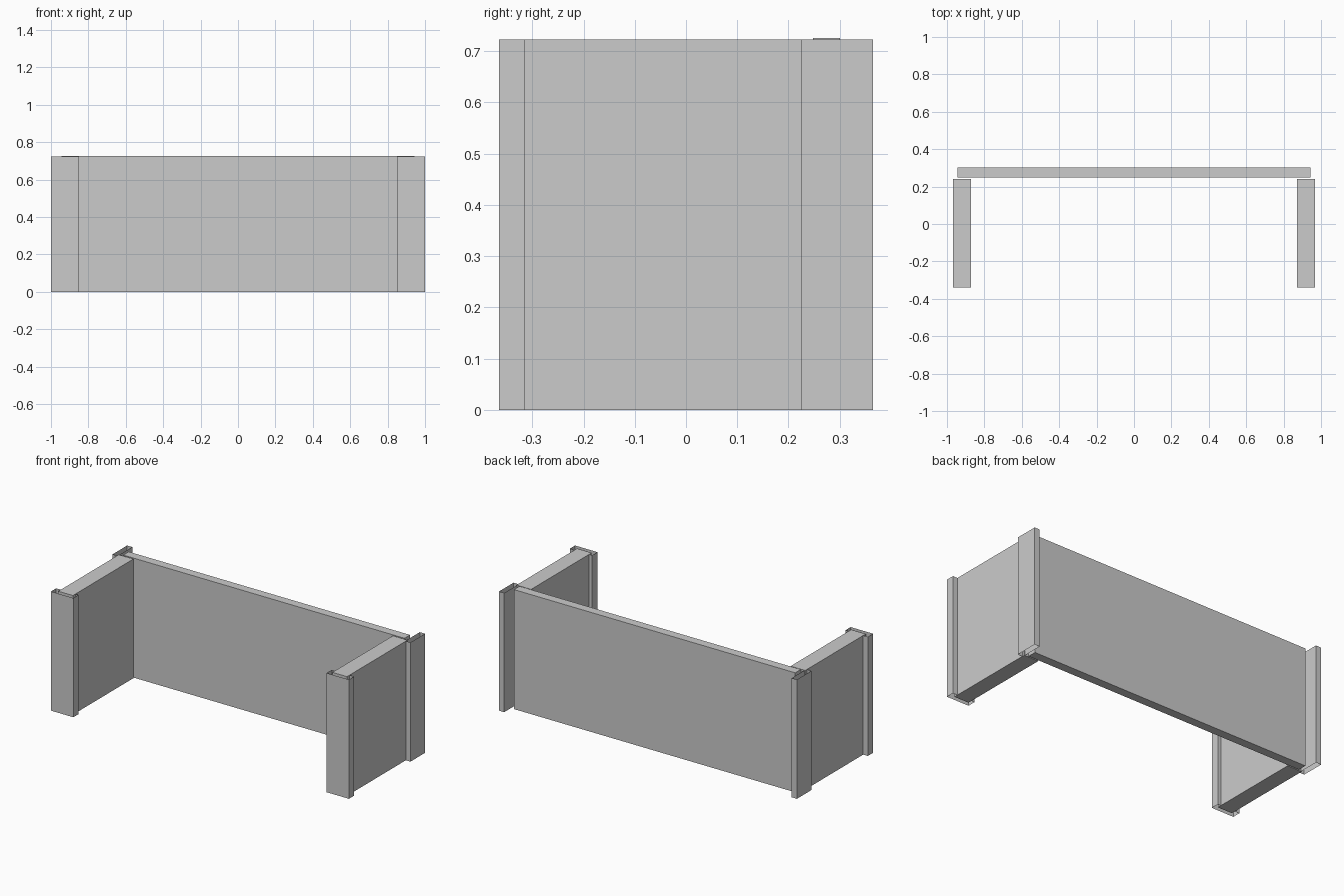
import bpy

if "Cube" in bpy.data.objects:
    bpy.data.objects.remove(bpy.data.objects["Cube"])

H = 0.723  # post and side panel height


def mesh_object(name, verts, faces):
    mesh = bpy.data.meshes.new(name)
    mesh.from_pydata(verts, [], faces)
    obj = bpy.data.objects.new(name, mesh)
    bpy.context.collection.objects.link(obj)
    return obj


def extrude(name, profile, height, capped):
    """Upright extrusion of a counter-clockwise profile."""
    n = len(profile)
    verts = [(x, y, z) for z in (0, height) for x, y in profile]
    faces = [(i, (i + 1) % n, n + (i + 1) % n, n + i) for i in range(n)]
    if capped:
        faces += [tuple(reversed(range(n))), tuple(range(n, 2 * n))]
    return mesh_object(name, verts, faces)


def rect(x0, x1, y0, y1):
    return [(x0, y0), (x1, y0), (x1, y1), (x0, y1)]


# back panel, a touch taller than the rest
extrude("back_panel", rect(-0.944, 0.944, 0.248, 0.301), 0.725, True)

# open-ended channel that holds the front edge of a side panel
FRONT = [(0.85, -0.365), (1, -0.365), (1, -0.315), (0.969, -0.315),
         (0.969, -0.34), (0.872, -0.34), (0.872, -0.315), (0.85, -0.315)]
# open-ended corner strip on the outside of the back corner
BACK = rect(0.965, 1, 0.225, 0.365)

for side, s in (("right", 1), ("left", -1)):
    for part, profile, capped in (("side_panel", rect(0.871, 0.969, -0.339, 0.241), True),
                                  ("front_post", FRONT, False),
                                  ("back_post", BACK, False)):
        pts = [(s * x, y) for x, y in profile]
        if s < 0:
            pts.reverse()
        extrude(f"{side}_{part}", pts, H, capped)
